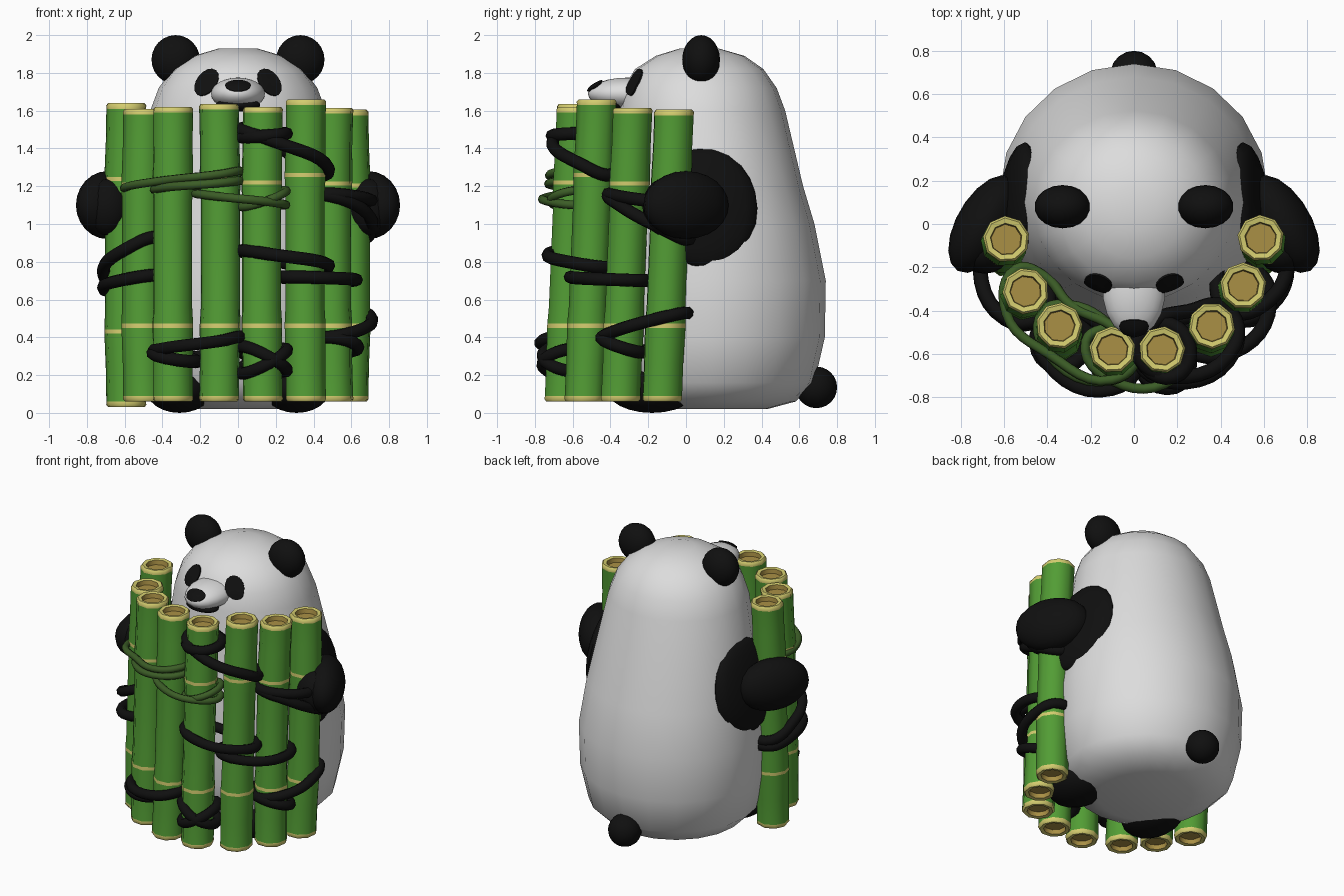
import bpy, bmesh, math, random
from mathutils import Vector, Matrix, Euler
from mathutils.bvhtree import BVHTree

if "Cube" in bpy.data.objects:
    bpy.data.objects.remove(bpy.data.objects["Cube"])

random.seed(4)


def material(name, rgb):
    m = bpy.data.materials.new(name)
    m.diffuse_color = (*rgb, 1)
    m.use_nodes = True
    m.node_tree.nodes["Principled BSDF"].inputs["Base Color"].default_value = m.diffuse_color
    return m


WHITE = material("white_fur", (0.72, 0.72, 0.72))
BLACK = material("black_fur", (0.005, 0.005, 0.005))
GREEN = material("stalk_green", (0.085, 0.335, 0.035))
YELLOW = material("rim_yellow", (0.66, 0.61, 0.16))
TAN = material("inner_tan", (0.40, 0.28, 0.06))
VINE = material("vine_green", (0.045, 0.11, 0.02))


def finish(name, bm, mats, angle=60):
    bmesh.ops.recalc_face_normals(bm, faces=bm.faces)
    mesh = bpy.data.meshes.new(name)
    bm.to_mesh(mesh)
    bm.free()
    for m in mats:
        mesh.materials.append(m)
    ob = bpy.data.objects.new(name, mesh)
    bpy.context.collection.objects.link(ob)
    bpy.ops.object.select_all(action='DESELECT')
    ob.select_set(True)
    bpy.context.view_layer.objects.active = ob
    bpy.ops.object.shade_smooth_by_angle(angle=math.radians(angle))
    return ob


def loft(bm, rings, mat_rule=lambda i: 0):
    """Skin a list of point rings and cap both ends."""
    rows = [[bm.verts.new(p) for p in r] for r in rings]
    n = len(rows[0])
    for i, (a, b) in enumerate(zip(rows, rows[1:])):
        for j in range(n):
            k = (j + 1) % n
            bm.faces.new((a[j], a[k], b[k], b[j])).material_index = mat_rule(i)
    for row, i in ((rows[0], 0), (rows[-1], len(rows) - 2)):
        bm.faces.new(row).material_index = mat_rule(i)


def circle(n, turn=0):
    return [turn + 2 * math.pi * j / n for j in range(n)]


def ellipsoid(name, centre, radii, mat, rot=(0, 0, 0)):
    bm = bmesh.new()
    m = (Matrix.Translation(centre) @ Euler(rot).to_matrix().to_4x4()
         @ Matrix.Diagonal((*radii, 1)))
    bmesh.ops.create_uvsphere(bm, u_segments=18, v_segments=12, radius=1, matrix=m)
    return finish(name, bm, [mat])


def patch(name, target, cx, cz, rx, rz, tilt, lift=0.009):
    """Thin black oval laid on the front of a target surface."""
    tree = BVHTree.FromPolygons([v.co for v in target.data.vertices],
                                [p.vertices[:] for p in target.data.polygons])
    bm = bmesh.new()
    rings = []
    for k, drop in ((0.05, 0), (0.5, 0), (0.85, 0), (1, 0), (1.02, lift + 0.01)):
        ring = []
        for t in circle(16):
            a, b = rx * k * math.cos(t), rz * k * math.sin(t)
            x = cx + a * math.cos(tilt) - b * math.sin(tilt)
            z = cz + a * math.sin(tilt) + b * math.cos(tilt)
            hit, nor, _, _ = tree.ray_cast(Vector((x, -3, z)), Vector((0, 1, 0)))
            ring.append(hit + nor * (lift - drop))
        rings.append(ring)
    loft(bm, rings)
    return finish(name, bm, [BLACK])


# Body and head in one pear-shaped loft: z, half width, front y, back y
profile = [(.02, .30, -.20, .43), (.06, .46, -.33, .58), (.16, .56, -.41, .68),
           (.4, .61, -.45, .735), (.7, .62, -.45, .74), (1, .58, -.42, .68),
           (1.2, .545, -.39, .62), (1.6, .465, -.36, .525), (1.72, .42, -.33, .48),
           (1.82, .345, -.27, .41), (1.89, .235, -.16, .31), (1.93, .10, -.03, .17)]
bm = bmesh.new()
loft(bm, [[(w * math.sin(t), (f + b) / 2 + (b - f) / 2 * math.cos(t), z)
           for t in circle(20)] for z, w, f, b in profile])
body = finish("body", bm, [WHITE])

# Face and tail
snout = ellipsoid("snout", (0, -.31, 1.69), (.145, .21, .085), WHITE)
patch("nose", snout, 0, 1.728, .065, .027, 0)
ellipsoid("mouth", (0, -.40, 1.63), (.12, .075, .035), BLACK)
ellipsoid("tail", (0, .69, .135), (.11, .11, .11), BLACK)

# Paired parts
for s, side in ((-1, "left"), (1, "right")):
    patch(side + "_eye", body, s * .165, 1.748, .05, .08, s * math.radians(38))
    ellipsoid(side + "_ear", (s * .33, .08, 1.87), (.13, .10, .13), BLACK)
    ellipsoid(side + "_shoulder", (s * .535, .10, 1.085), (.08, .28, .32), BLACK,
              (0, -s * .15, s * .12))
    ellipsoid(side + "_forearm", (s * .69, 0, 1.10), (.13, .25, .18), BLACK,
              (0, 0, s * math.radians(30)))
    ellipsoid(side + "_paw", (s * .69, -.12, 1.09), (.12, .11, .15), BLACK)
    ellipsoid(side + "_foot", (s * .31, -.18, .125), (.18, .24, .125), BLACK)

# Bamboo stalks: x, y and z of the top; all lean forward towards the foot
stalks = [(-.59, -.07, 1.64), (-.50, -.31, 1.61), (-.345, -.47, 1.62), (-.10, -.58, 1.635),
          (.13, -.58, 1.62), (.36, -.47, 1.66), (.505, -.285, 1.615), (.585, -.065, 1.605)]
R = .11


def stalk_centre(i, z):
    x, y, top = stalks[i]
    return Vector((x, y - .065 * (top - z) / 1.57, z))


# Half a stalk: distance from the end, radius, colour of the next band
half = [(.035, .07, 2), (.004, .074, 1), (0, .098, 1), (.012, .108, 1), (.03, .107, 0),
        (.2, .106, 0), (.39, R, 1), (.412, R, 0), (.5, .105, 0)]
for i, (x, y, top) in enumerate(stalks):
    bottom = .03 if i == 0 else .06
    rows = [(bottom + d, r) for d, r, _ in half] + [(top - d, r) for d, r, _ in half[::-1]]
    turn, bend = random.uniform(0, 1), random.uniform(-.015, .015)
    bm = bmesh.new()
    rings = []
    for z, r in rows:
        c = stalk_centre(i, z)
        c.x += bend * math.sin(math.pi * (z - bottom) / (top - bottom))
        rings.append([c + Vector((r * math.cos(t), r * math.sin(t), 0))
                      for t in circle(9, turn)])
    loft(bm, rings, lambda k: half[min(k, 16 - k)][2])
    finish("bamboo_stalk_%d" % (i + 1), bm, [GREEN, YELLOW, TAN], 50)


def rope_point(u, side, z, off):
    """Point at stalk position u, outside (1), inside (-1) or between (0) the stalks."""
    i = min(max(int(math.floor(u)), 0), 6)
    a, b = stalk_centre(i, z), stalk_centre(i + 1, z)
    d = b - a
    return a + d * (u - i) + Vector((d.y, -d.x, 0)).normalized() * side * off


def rope(name, u0, z0, u1, z1, back=0, radius=.034, mat=BLACK):
    """Closed loop round the stalks between gaps u0 and u1, sloping from z0 to z1."""
    inner = [u0 + .5 + k for k in range(round(u1 - u0))]
    path = ([(u0, 0, 0)] + [(u, 1, 0) for u in inner] + [(u1, 0, 0)]
            + [(u, -1, back) for u in inner[::-1]])
    cu = bpy.data.curves.new(name, 'CURVE')
    cu.dimensions = '3D'
    cu.bevel_depth = radius
    cu.bevel_resolution = 2
    cu.resolution_u = 6
    sp = cu.splines.new('BEZIER')
    sp.bezier_points.add(len(path) - 1)
    for bp, (u, side, dz) in zip(sp.bezier_points, path):
        z = z0 + (z1 - z0) * (u - u0) / (u1 - u0) + dz
        bp.co = rope_point(u, side, z, R + radius * .6)
        bp.handle_left_type = bp.handle_right_type = 'AUTO'
    sp.use_cyclic_u = True
    tmp = bpy.data.objects.new(name + "_path", cu)
    bpy.context.collection.objects.link(tmp)
    dg = bpy.context.evaluated_depsgraph_get()
    mesh = bpy.data.meshes.new_from_object(tmp.evaluated_get(dg))
    bpy.data.objects.remove(tmp)
    bm = bmesh.new()
    bm.from_mesh(mesh)
    finish(name, bm, [mat])


# Black ropes
rope("upper_rope", 3.5, 1.50, 5.5, 1.26, .06)
rope("upper_knot", 3.5, 1.46, 4.5, 1.48)
rope("right_arm_rope", 5.5, 1.16, 7.5, .92, .05)
rope("right_arm_band", 5.5, 1.16, 7.5, 1.10)
rope("middle_rope", 3.5, .86, 5.5, .77)
rope("middle_right_rope", 4.5, .72, 6.5, .70)
rope("lower_right_rope", 5.5, .40, 7.5, .53)
rope("lower_right_band", 5.5, .40, 6.5, .32)
rope("lower_front_rope", 1.5, .32, 3.5, .40, -.05)
rope("lower_front_band", 1.5, .32, 2.5, .27)
rope("lower_knot", 3.5, .35, 4.5, .22)
rope("lower_knot_cross", 3.5, .21, 4.5, .34)
rope("left_rope", -.5, .68, 1.5, .93, -.03)
rope("left_band", -.5, .64, 1.5, .73)

# Green vines
for name, *loop in (("long_vine", .5, 1.18, 3.5, 1.28, -.03), ("inner_vine", 1.5, 1.18, 3.5, 1.23),
                    ("short_vine", 2.5, 1.16, 4.5, 1.10), ("vine_knot", 3.5, 1.09, 4.5, 1.18)):
    rope(name, *loop, radius=.023, mat=VINE)
